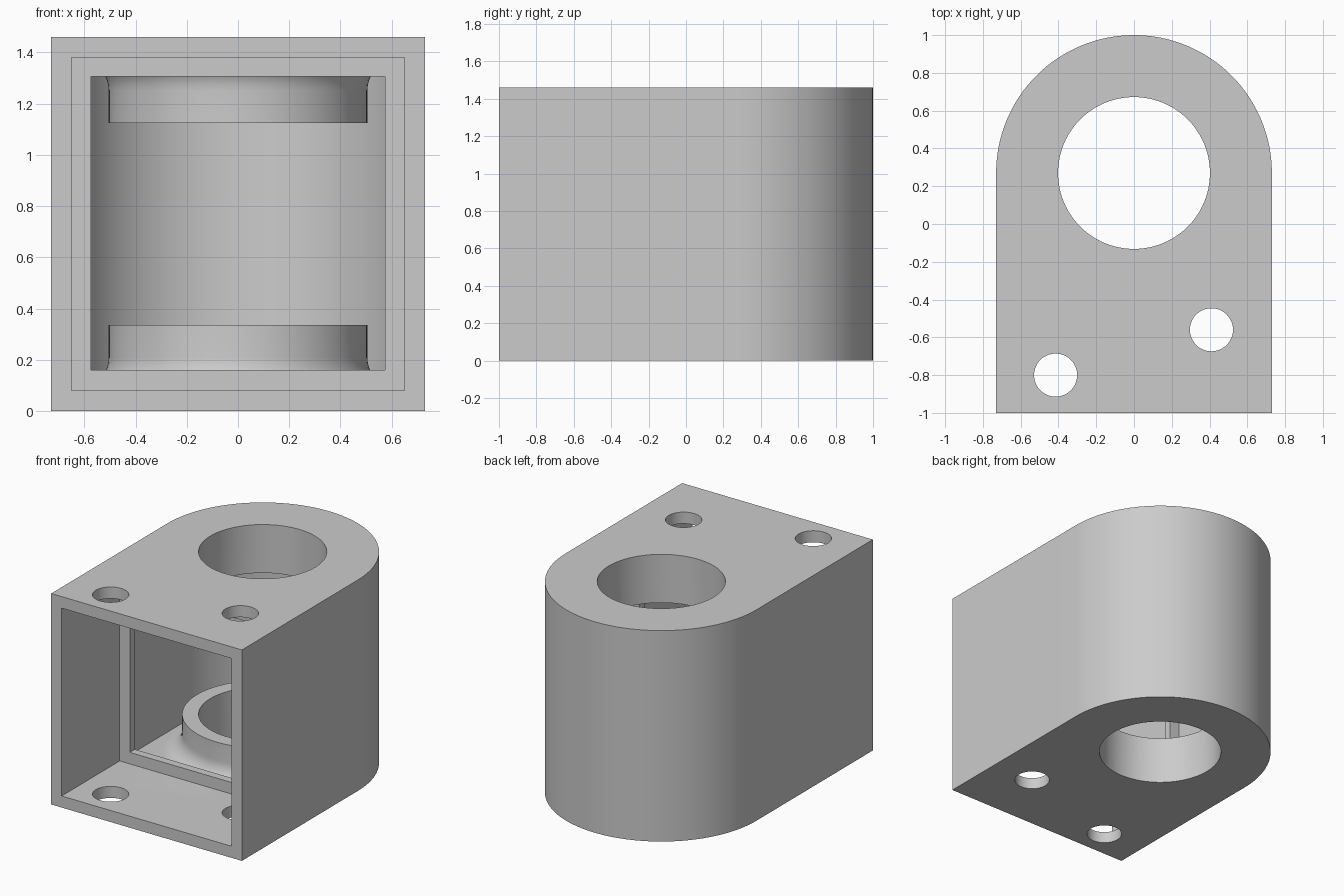
import bpy, bmesh, math

if "Cube" in bpy.data.objects:
    bpy.data.objects.remove(bpy.data.objects["Cube"], do_unlink=True)

# Main dimensions
HEIGHT, HALF_W, WALL = 1.46, 0.73, 0.08
BORE_Y, BORE_R, BOSS_R = 0.27, 0.402, 0.505
BOSS_TOP, FILLET = 0.335, 0.13
LIP_FRONT, LIP_BACK, LIP_W = -0.365, -0.31, 0.573

grey = bpy.data.materials.new("plain grey")
grey.use_nodes = True
grey.diffuse_color = (0.6, 0.6, 0.6, 1)
grey.node_tree.nodes["Principled BSDF"].inputs["Base Color"].default_value = (0.6, 0.6, 0.6, 1)


def make_object(name, bm):
    bmesh.ops.recalc_face_normals(bm, faces=bm.faces)
    mesh = bpy.data.meshes.new(name)
    bm.to_mesh(mesh)
    bm.free()
    mesh.materials.append(grey)
    obj = bpy.data.objects.new(name, mesh)
    bpy.context.collection.objects.link(obj)
    return obj


def prism(name, outline, z0, z1):
    bm = bmesh.new()
    face = bm.faces.new([bm.verts.new((x, y, z0)) for x, y in outline])
    top = bmesh.ops.extrude_face_region(bm, geom=[face])["geom"]
    bmesh.ops.translate(bm, vec=(0, 0, z1 - z0),
                        verts=[v for v in top if isinstance(v, bmesh.types.BMVert)])
    return make_object(name, bm)


def arc(cx, cy, r, sweep, count):
    return [(cx + r * math.cos(sweep * i / count), cy + r * math.sin(sweep * i / count))
            for i in range(count)]


def rounded_outline(half_w, front):
    back = arc(0, BORE_Y, half_w, math.pi, 64) + [(-half_w, BORE_Y)]
    return [(half_w, front)] + back + [(-half_w, front)]


def box(name, half_w, y0, y1, z0, z1):
    return prism(name, [(-half_w, y0), (half_w, y0), (half_w, y1), (-half_w, y1)], z0, z1)


def cylinder(name, x, y, r, count):
    return prism(name, arc(x, y, r, 2 * math.pi, count), -0.1, HEIGHT + 0.1)


def boss(name, flip):
    # Lathed collar with a concave fillet at its base, rooted inside the plate
    profile = [(0, WALL - 0.03), (BOSS_R + FILLET, WALL - 0.03)]
    for i in range(11):
        a = math.pi / 2 * i / 10
        profile.append((BOSS_R + FILLET * (1 - math.sin(a)), WALL + FILLET * (1 - math.cos(a))))
    profile += [(BOSS_R, BOSS_TOP), (0, BOSS_TOP)]
    bm = bmesh.new()
    pts = [bm.verts.new((r, BORE_Y, HEIGHT - z if flip else z)) for r, z in profile]
    edges = [bm.edges.new(pair) for pair in zip(pts, pts[1:])]
    bmesh.ops.spin(bm, geom=pts + edges, cent=(0, BORE_Y, 0), axis=(0, 0, 1),
                   angle=2 * math.pi, steps=96, use_duplicate=False)
    bmesh.ops.remove_doubles(bm, verts=bm.verts, dist=1e-4)
    return make_object(name, bm)


def combine(target, tool, operation):
    mod = target.modifiers.new(operation, "BOOLEAN")
    mod.operation, mod.solver, mod.object = operation, "EXACT", tool
    bpy.context.view_layer.objects.active = target
    bpy.ops.object.modifier_apply(modifier=mod.name)
    bpy.data.objects.remove(tool, do_unlink=True)


# Outer housing
housing = prism("housing", rounded_outline(HALF_W, -1), 0, HEIGHT)

# Front pocket, opening through the inner lip, and rounded rear chamber
inner = HALF_W - WALL
combine(housing, box("pocket_cutter", inner, -1.1, LIP_FRONT, WALL, HEIGHT - WALL), "DIFFERENCE")
combine(housing, prism("chamber_cutter", rounded_outline(inner, LIP_BACK), WALL, HEIGHT - WALL),
        "DIFFERENCE")
combine(housing, box("lip_cutter", LIP_W, LIP_FRONT - 0.1, LIP_BACK + 0.1,
                     2 * WALL, HEIGHT - 2 * WALL + 0.005), "DIFFERENCE")

# Bottom and top collars around the bore
for flip in (False, True):
    combine(housing, boss("collar", flip), "UNION")

# Main bore and the two bolt holes
combine(housing, cylinder("bore_cutter", 0, BORE_Y, BORE_R, 96), "DIFFERENCE")
for x, y in ((-0.415, -0.8), (0.41, -0.56)):
    combine(housing, cylinder("bolt_cutter", x, y, 0.114, 48), "DIFFERENCE")

# Smooth curved walls, keep edges sharp
bpy.ops.object.select_all(action="DESELECT")
housing.select_set(True)
bpy.context.view_layer.objects.active = housing
bpy.ops.object.shade_smooth_by_angle(angle=math.radians(30))
